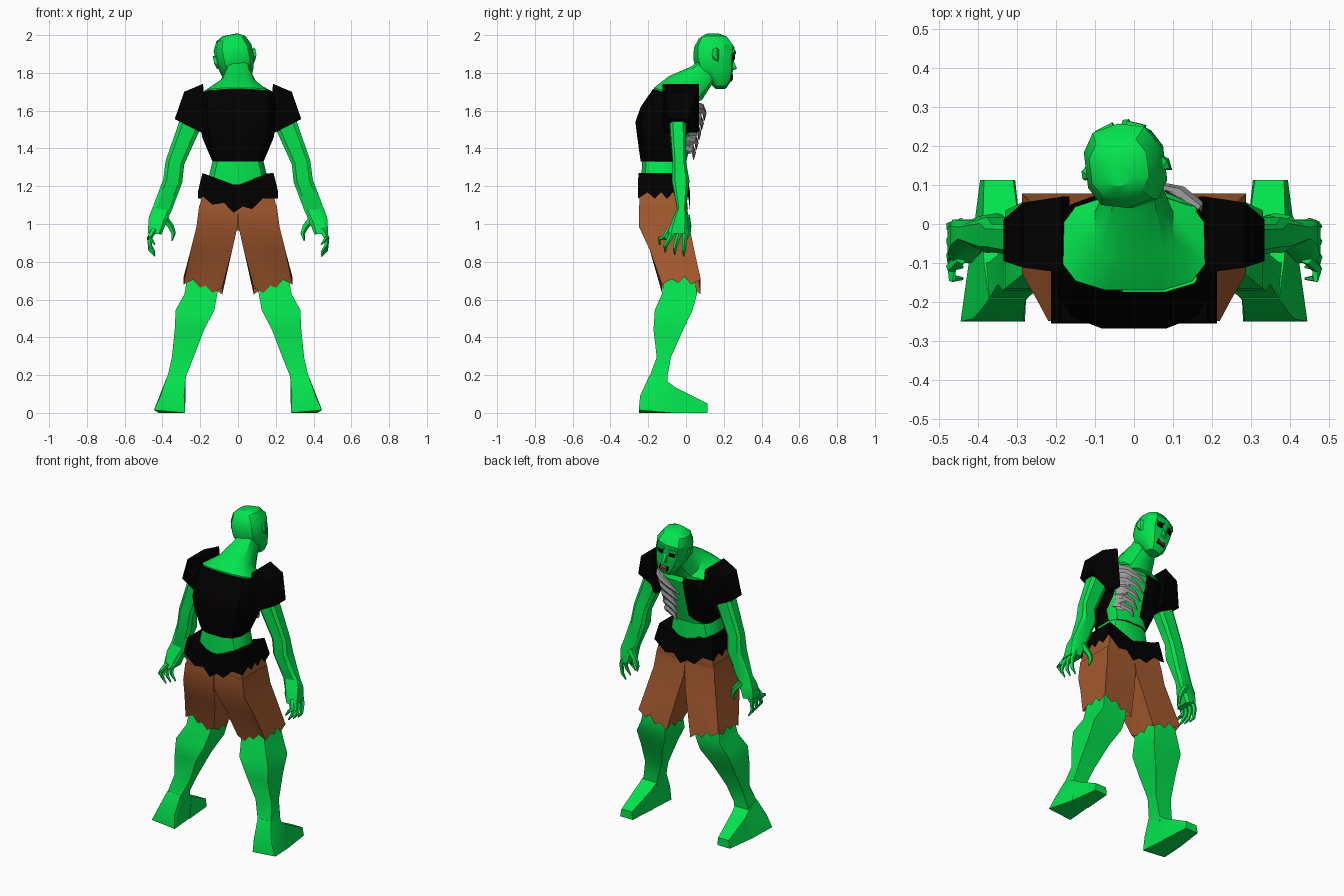
import bpy, bmesh, math
from mathutils import Vector, Matrix

if "Cube" in bpy.data.objects:
    bpy.data.objects.remove(bpy.data.objects["Cube"])


def mat(name, r, g, b):
    m = bpy.data.materials.new(name)
    m.diffuse_color = (r, g, b, 1)
    m.use_nodes = True
    m.node_tree.nodes["Principled BSDF"].inputs["Base Color"].default_value = m.diffuse_color
    return m


SKIN = mat("green skin", 0.001, 0.77, 0.075)
BLACK = mat("black cloth", 0, 0, 0)
BROWN = mat("brown cloth", 0.37, 0.1, 0.028)
BONE = mat("grey bone", 0.34, 0.34, 0.34)
RED = mat("mouth red", 0.35, 0.02, 0.01)
WHITE = mat("teeth white", 0.8, 0.8, 0.75)
SQUARE = 9  # corner value that gives a plain box outline


def finish(bm, name, *mats, angle=32):
    bmesh.ops.recalc_face_normals(bm, faces=bm.faces)
    me = bpy.data.meshes.new(name)
    bm.to_mesh(me)
    bm.free()
    for m in mats:
        me.materials.append(m)
    ob = bpy.data.objects.new(name, me)
    bpy.context.collection.objects.link(ob)
    bpy.ops.object.select_all(action='DESELECT')
    ob.select_set(True)
    bpy.context.view_layer.objects.active = ob
    bpy.ops.object.shade_smooth_by_angle(angle=math.radians(angle))
    return ob


def ring(xa, xb, y0, y1, za, zb=None, ty=0, n=8, p=3.0, s=1):
    """Rounded box outline; height runs from za at xa to zb at xb, ty slopes it along y."""
    zb = za if zb is None else zb
    pts = []
    for i in range(n):
        t = 2 * math.pi * (i + 0.5) / n
        c, d = math.cos(t), math.sin(t)
        if p == SQUARE:
            m = max(abs(c), abs(d))
            pts.append((c / m, d / m))
        else:
            pts.append((math.copysign(abs(c) ** (2 / p), c), math.copysign(abs(d) ** (2 / p), d)))
    mu, mv = max(q[0] for q in pts), max(q[1] for q in pts)
    out = []
    for u, v in pts:
        u, dy = u / mu, v / mv * (y1 - y0) / 2
        out.append(Vector((s * ((xa + xb) / 2 + u * (xb - xa) / 2), (y0 + y1) / 2 + dy,
                           (za + zb) / 2 + u * (zb - za) / 2 + ty * dy)))
    return out


def skin_rings(rings, caps=(True, True)):
    bm = bmesh.new()
    vs = [[bm.verts.new(c) for c in r] for r in rings]
    n = len(vs[0])
    for a, b in zip(vs, vs[1:]):
        for i in range(n):
            j = (i + 1) % n
            bm.faces.new((a[i], a[j], b[j], b[i]))
    if caps[0]:
        bm.faces.new(vs[0])
    if caps[1]:
        bm.faces.new(vs[-1])
    return bm


def loft(name, m, secs, s=1, n=8, p=3.0, caps=(True, True)):
    return finish(skin_rings([ring(*q, n=n, p=p, s=s) for q in secs], caps), name, m)


def tube(name, m, pts, s=1, n=5, flat=1.0):
    """Tapered bar through (x, y, z, radius) points."""
    ps = [Vector((s * q[0], q[1], q[2])) for q in pts]
    rings = []
    for k, c in enumerate(ps):
        d = (ps[min(k + 1, len(ps) - 1)] - ps[max(k - 1, 0)]).normalized()
        u = d.cross(Vector((0, 1, 0.01))).normalized()
        v = d.cross(u)
        r = pts[k][3]
        rings.append([c + u * r * math.cos(2 * math.pi * i / n) +
                      v * r * flat * math.sin(2 * math.pi * i / n) for i in range(n)])
    return finish(skin_rings(rings), name, m)


def hull(name, m, pts, s=1):
    bm = bmesh.new()
    for x, y, z in pts:
        bm.verts.new((s * x, y, z))
    bmesh.ops.convex_hull(bm, input=bm.verts)
    return finish(bm, name, m, angle=20)


def box(name, m, c, size, rz=0):
    bm = bmesh.new()
    M = Matrix.Translation(c) @ Matrix.Rotation(rz, 4, 'Z') @ Matrix.Diagonal((*size, 1))
    bmesh.ops.create_cube(bm, size=1, matrix=M)
    return finish(bm, name, m)


# Waist
loft("waist", SKIN, [(-.165, .165, -.235, -.01, 1.18), (-.15, .15, -.235, -.01, 1.27),
                     (-.13, .13, -.232, -.01, 1.35)], n=12)

# Shirt, torn open over the chest
shirt = skin_rings([ring(*q, n=12) for q in [
    (-.135, .135, -.24, .0, 1.33), (-.19, .19, -.258, .038, 1.46), (-.20, .20, -.268, .06, 1.54),
    (-.20, .20, -.24, .08, 1.62), (-.19, .19, -.175, .068, 1.68, 1.68, -.28)]])
for co, no in [((-.03, 0, 0), (1, 0, 0)), ((.16, 0, 0), (1, 0, 0)), ((-.1, 0, 1.34), (-.6, 0, 1))]:
    bmesh.ops.bisect_plane(shirt, geom=shirt.verts[:] + shirt.edges[:] + shirt.faces[:],
                           plane_co=co, plane_no=no)
bmesh.ops.recalc_face_normals(shirt, faces=shirt.faces)
for f in shirt.faces:
    c = f.calc_center_median()
    if f.normal.y > 0.2 and (-.03 < c.x < .16 or (c.x < 0 and c.z < 1.34 + .6 * (c.x + .1))):
        f.material_index = 1
finish(shirt, "shirt", BLACK, SKIN)

# Upper back and neck, leaning forward into the head
loft("neck", SKIN, [(-.185, .185, -.17, .065, 1.665, 1.665, -.3), (-.187, .187, -.17, .068, 1.685, 1.685, -.3),
                    (-.10, .10, -.09, .085, 1.72, 1.72, -.72), (-.07, .07, .03, .135, 1.785, 1.785, -.95),
                    (-.06, .06, .09, .18, 1.84, 1.84, -1)], n=12, p=2.8)

# Exposed ribs, hanging from the side towards the middle
for i in range(5):
    z = 1.625 - i * .052
    y = .09 - i * .014
    tube(f"rib_{i + 1}", BONE, [(.172 - i * .01, y - .05, z, .03), (.12, y - .006, z - .012, .028),
                                (.06, y + .008, z - .036, .022), (-.02 + i * .014, y + .006, z - .075, .005)],
         flat=.5)
hull("rib_plate", BONE, [(.178, .03, 1.635), (.13, .073, 1.635), (.08, .088, 1.63), (.09, .08, 1.56),
                         (.17, .0, 1.5), (.115, .055, 1.46), (.13, .0, 1.38), (.10, .022, 1.37)])

# Shorts seat
loft("shorts_seat", BROWN, [(-.03, .03, -.22, -.03, .965), (-.205, .205, -.247, .01, 1.08),
                            (-.18, .18, -.245, -.003, 1.2)], n=12, p=SQUARE)
# Ragged black belt, dipping to a point at the middle
top = ring(-.188, .188, -.252, .005, 1.27, n=28, p=SQUARE)
low = ring(-.213, .213, -.255, .022, 1.15, n=28, p=SQUARE)
for i in range(28):
    k = max(0, 1 - abs(top[i].x) / .188)
    top[i].z -= .07 * k
    low[i].z += -.085 * k + (.018 if i % 2 else -.016)
finish(skin_rings([top, low], (True, False)), "ragged_belt", BLACK)

for s, side in ((1, "right"), (-1, "left")):
    # Shorts leg with a torn hem
    rings = [ring(*q, n=20, p=SQUARE, s=s) for q in [
        (.0, .205, -.248, .005, 1.1), (.003, .22, -.249, .018, .985), (.03, .25, -.193, .043, .865),
        (.085, .288, -.127, .078, .64, .70)]]
    for i, v in enumerate(rings[-1]):
        v.z += (.02, -.02, .008, -.012)[i % 4]
    finish(skin_rings(rings, (True, False)), side + "_shorts_leg", BROWN)

    # Leg
    loft(side + "_leg", SKIN, [
        (.10, .265, -.112, .045, .74), (.11, .283, -.127, .058, .63), (.125, .33, -.165, .035, .545),
        (.18, .335, -.172, -.015, .44), (.235, .35, -.155, -.08, .295), (.275, .372, -.192, -.098, .195),
        (.282, .388, -.205, -.1, .13)], s=s, n=4, p=SQUARE)
    # Foot: heel block and flat toe wedge
    hull(side + "_heel", SKIN, [
        (.28, -.25, 0), (.445, -.25, .015), (.42, -.07, 0), (.295, -.07, 0), (.285, -.243, .09),
        (.41, -.243, .09), (.385, -.1, .168), (.28, -.1, .168), (.372, -.193, .2), (.277, -.193, .2),
        (.388, -.05, .13), (.29, -.05, .13)], s)
    hull(side + "_toes", SKIN, [
        (.42, -.08, 0), (.29, -.08, 0), (.395, .113, 0), (.305, .113, 0), (.39, -.07, .142),
        (.285, -.07, .142), (.39, .02, .082), (.3, .02, .082), (.385, .113, .05), (.31, .113, .05)], s)

    # Sleeve
    loft(side + "_sleeve", BLACK, [
        (.165, .185, -.125, .07, 1.49, 1.742), (.195, .285, -.112, .055, 1.485, 1.70),
        (.207, .335, -.095, .012, 1.49, 1.555)], s=s, n=4, p=SQUARE)
    # Arm and palm
    loft(side + "_arm", SKIN, [
        (.19, .305, -.085, .0, 1.52, 1.58), (.215, .315, -.085, .0, 1.47, 1.53),
        (.285, .383, -.07, .0, 1.315, 1.335), (.295, .396, -.075, .018, 1.22, 1.235),
        (.352, .453, -.046, .0, 1.07, 1.085), (.375, .472, -.07, .01, 1.02, 1.035),
        (.405, .478, -.10, .012, .945, .95)], s=s, n=8, p=4)
    # Fingers and thumb
    for i, (y, y2, tip) in enumerate([(-.088, -.14, .89), (-.058, -.11, .85), (-.028, -.06, .838), (0, -.012, .828)]):
        tube(f"{side}_finger_{i + 1}", SKIN, [
            (.445, y, .97, .017), (.47, (y + y2) / 2, .925, .014), (.466, y2, tip + .035, .011),
            (.44, y2, tip, .004)], s)
    tube(side + "_thumb", SKIN, [(.40, .0, 1.04, .022), (.355, .012, .985, .017),
                                 (.342, .012, .95, .013), (.35, .0, .912, .004)], s)

# Head and face, modelled upright and then tilted
head = [loft("head", SKIN, [
    (-.04, .04, .15, .212, 1.715), (-.064, .064, .12, .235, 1.75), (-.083, .083, .06, .247, 1.80),
    (-.097, .097, .04, .25, 1.86), (-.097, .097, .042, .26, 1.93), (-.075, .075, .07, .225, 1.98),
    (-.04, .04, .10, .185, 2.0)], n=10, p=2.7)]
head.append(hull("nose", SKIN, [(-.008, .245, 1.875), (.008, .245, 1.875), (-.018, .242, 1.81), (.018, .242, 1.81),
                                (-.008, .268, 1.818), (.008, .268, 1.818)]))
head.append(box("mouth", BLACK, (0, .234, 1.768), (.056, .016, .028)))
head.append(box("tongue", RED, (0, .236, 1.764), (.044, .016, .016)))
head.append(box("upper_teeth", WHITE, (0, .239, 1.778), (.036, .013, .006)))
for s, side in ((1, "right"), (-1, "left")):
    head.append(box(side + "_eye", BLACK, (s * .038, .241, 1.876), (.038, .02, .026), -s * .35))
    head.append(box(side + "_brow", SKIN, (s * .038, .242, 1.9), (.05, .03, .016), -s * .35))
    head.append(hull(side + "_ear", SKIN, [
        (.085, .165, 1.84), (.085, .175, 1.895), (.09, .13, 1.85), (.115, .13, 1.9), (.113, .15, 1.91),
        (.115, .125, 1.87), (.103, .155, 1.835), (.09, .13, 1.9)], s))
pivot = Vector((0, .15, 1.86))
tilt = (Matrix.Translation(pivot + Vector((-.015, 0, .004))) @ Matrix.Rotation(.12, 4, 'Z')
        @ Matrix.Rotation(-.2, 4, 'Y') @ Matrix.Translation(-pivot))
for ob in head:
    ob.data.transform(tilt)
